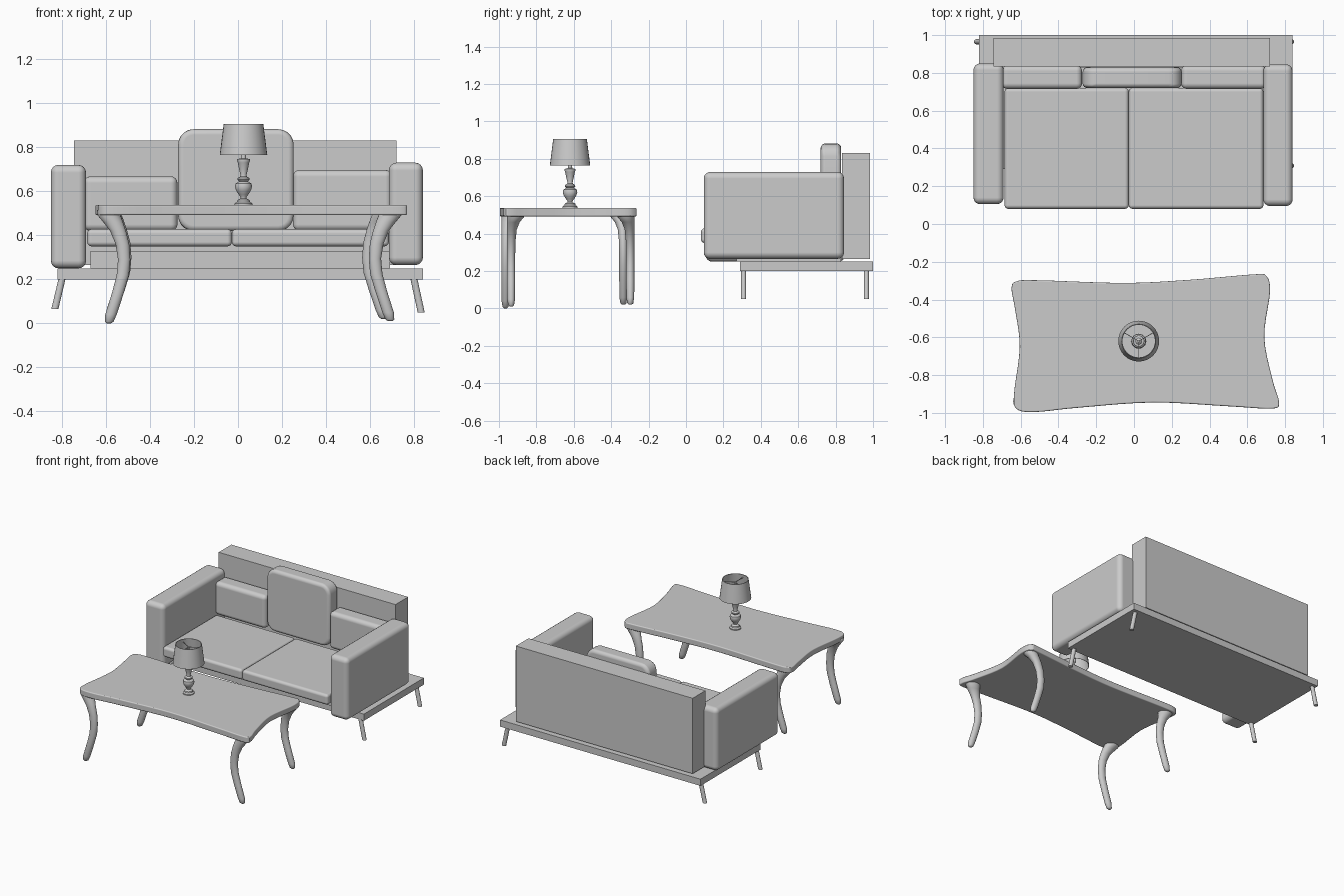
import bpy, bmesh, math
from mathutils import Vector

cube = bpy.data.objects.get("Cube")
if cube:
    bpy.data.objects.remove(cube, do_unlink=True)

grey = bpy.data.materials.new("plain_grey")
grey.use_nodes = True
grey.diffuse_color = (0.6, 0.6, 0.6, 1)
grey.node_tree.nodes["Principled BSDF"].inputs["Base Color"].default_value = (0.6, 0.6, 0.6, 1)


def finish(name, bm, smooth=True):
    """Turn a bmesh into a named object with the grey material."""
    bmesh.ops.recalc_face_normals(bm, faces=bm.faces)
    mesh = bpy.data.meshes.new(name)
    bm.to_mesh(mesh)
    bm.free()
    mesh.materials.append(grey)
    for p in mesh.polygons:
        p.use_smooth = smooth
    ob = bpy.data.objects.new(name, mesh)
    bpy.context.collection.objects.link(ob)
    return ob


def soften(ob, width, segments=4):
    mod = ob.modifiers.new("soft_edges", "BEVEL")
    mod.width = width
    mod.segments = segments
    mod.limit_method = "ANGLE"
    mod.angle_limit = math.radians(40)
    mod.harden_normals = True


def box(name, x, y, z, round_edge=0, tilt=0):
    """Box from x, y and z ranges, optionally rounded and leaned back."""
    bm = bmesh.new()
    bmesh.ops.create_cube(bm, size=1)
    for v in bm.verts:
        v.co = Vector([(b - a) * c for (a, b), c in zip((x, y, z), v.co)])
    ob = finish(name, bm, round_edge > 0)
    ob.location = [(a + b) / 2 for a, b in (x, y, z)]
    ob.rotation_euler.x = tilt
    if round_edge:
        soften(ob, round_edge)
    return ob


def loft(name, rings, sides=20, caps=True):
    """Skin over ellipses given as (x, y, z, radius x, radius y)."""
    bm = bmesh.new()
    loops = []
    for x, y, z, rx, ry in rings:
        angles = [math.tau * i / sides for i in range(sides)]
        loops.append([bm.verts.new((x + rx * math.cos(a), y + ry * math.sin(a), z)) for a in angles])
    for low, high in zip(loops, loops[1:]):
        for i in range(sides):
            j = (i + 1) % sides
            bm.faces.new((low[i], low[j], high[j], high[i]))
    if caps:
        bm.faces.new(loops[0])
        bm.faces.new(loops[-1])
    return finish(name, bm)


def sharpen(ob):
    bpy.ops.object.select_all(action="DESELECT")
    ob.select_set(True)
    bpy.context.view_layer.objects.active = ob
    bpy.ops.object.shade_smooth_by_angle(angle=math.radians(40))


def spline(points, steps):
    """Closed smooth outline through the points."""
    pts = [Vector(p) for p in points]
    n = len(pts)
    out = []
    for i in range(n):
        a, b, c, d = (pts[(i + k) % n] for k in (-1, 0, 1, 2))
        for s in range(steps):
            t = s / steps
            out.append(0.5 * (2 * b + (c - a) * t + (2 * a - 5 * b + 4 * c - d) * t ** 2
                              + (3 * b - a - 3 * c + d) * t ** 3))
    return out


# Sofa frame
box("sofa_base", (-0.82, 0.84), (0.29, 1.0), (0.2, 0.25))
box("seat_support", (-0.67, 0.69), (0.27, 0.83), (0.25, 0.33))
box("backrest", (-0.745, 0.72), (0.835, 0.985), (0.265, 0.83))

# Sofa arms
box("right_arm", (-0.85, -0.69), (0.105, 0.85), (0.25, 0.72), 0.035)
box("left_arm", (0.685, 0.84), (0.095, 0.845), (0.265, 0.73), 0.035)

# Cushions
box("right_seat_cushion", (-0.685, -0.028), (0.08, 0.72), (0.35, 0.428), 0.02)
box("left_seat_cushion", (-0.028, 0.685), (0.08, 0.72), (0.35, 0.428), 0.02)
box("right_back_cushion", (-0.7, -0.275), (0.715, 0.84), (0.42, 0.668), 0.03)
box("left_back_cushion", (0.25, 0.7), (0.715, 0.84), (0.42, 0.697), 0.03)


def rounded_panel(name, x, z, y, radius):
    """Cushion with large corners in the front outline."""
    bm = bmesh.new()
    verts = []
    for cx, cz, start in ((x[1], z[1], 0), (x[0], z[1], 90), (x[0], z[0], 180), (x[1], z[0], 270)):
        mx = cx - math.copysign(radius, cx - sum(x) / 2)
        mz = cz - math.copysign(radius, cz - sum(z) / 2)
        for k in range(6):
            a = math.radians(start + 18 * k)
            verts.append(bm.verts.new((mx + radius * math.cos(a), y[0], mz + radius * math.sin(a))))
    face = bm.faces.new(verts)
    new = bmesh.ops.extrude_face_region(bm, geom=[face])["geom"]
    bmesh.ops.translate(bm, verts=[v for v in new if isinstance(v, bmesh.types.BMVert)],
                        vec=(0, y[1] - y[0], 0))
    soften(finish(name, bm), 0.025)


rounded_panel("middle_back_cushion", (-0.272, 0.253), (0.42, 0.882), (0.72, 0.83), 0.07)

# Sofa feet, splayed outwards
for side, word, low in ((-1, "right", 0.065), (1, "left", 0.05)):
    for y, place in ((0.308, "front"), (0.965, "back")):
        sharpen(loft(f"sofa_{place}_{word}_foot", [
            (side * 0.832, y, low, 0.016, 0.014), (side * 0.795, y, 0.22, 0.016, 0.014)], 16))

# Table top with a waisted outline
outline = [(-0.62, -0.303), (-0.5, -0.298), (-0.05, -0.312), (0.3, -0.295), (0.63, -0.267),
           (0.7, -0.275), (0.72, -0.36), (0.69, -0.6), (0.735, -0.83), (0.767, -0.94),
           (0.735, -0.977), (0.5, -0.965), (0.1, -0.945), (-0.3, -0.973), (-0.52, -0.995),
           (-0.62, -0.98), (-0.635, -0.9), (-0.605, -0.65), (-0.63, -0.45), (-0.648, -0.34)]
bm = bmesh.new()
top = bm.faces.new([bm.verts.new((p.x, p.y, 0.492)) for p in spline(outline, 5)])
new = bmesh.ops.extrude_face_region(bm, geom=[top])["geom"]
bmesh.ops.translate(bm, verts=[v for v in new if isinstance(v, bmesh.types.BMVert)], vec=(0, 0, 0.046))
soften(finish("table_top", bm), 0.015)

# Table legs: inward shift, height, half width, half depth
leg_shape = [(-0.002, 0.0, 0.01, 0.008), (0, 0.008, 0.02, 0.016), (0.008, 0.04, 0.026, 0.021),
             (0.04, 0.14, 0.027, 0.022), (0.062, 0.22, 0.028, 0.022), (0.068, 0.29, 0.028, 0.022),
             (0.06, 0.36, 0.031, 0.023), (0.04, 0.42, 0.036, 0.026), (0.018, 0.46, 0.045, 0.034),
             (0.0, 0.49, 0.052, 0.046), (-0.005, 0.515, 0.05, 0.048)]
for name, x, y, side, front, lift in (
        ("front_right", -0.585, -0.965, -1, 1, 0), ("front_left", 0.69, -0.935, 1, 1, 0.01),
        ("back_right", -0.58, -0.335, -1, -1, 0.02), ("back_left", 0.66, -0.298, 1, -1, 0.02)):
    loft(f"table_{name}_leg", [
        (x - side * dx, y + front * max(0, ry - 0.022), z + lift * (1 - z / 0.515), rx, ry)
        for dx, z, rx, ry in leg_shape])

# Lamp body
LX, LY = 0.025, -0.62
profile = [(0.04, 0.536), (0.04, 0.545), (0.03, 0.552), (0.028, 0.56), (0.013, 0.568), (0.014, 0.575),
           (0.022, 0.585), (0.034, 0.605), (0.039, 0.622), (0.036, 0.635), (0.02, 0.645), (0.028, 0.653),
           (0.027, 0.66), (0.015, 0.667), (0.014, 0.675), (0.02, 0.7), (0.026, 0.73), (0.03, 0.738),
           (0.029, 0.746), (0.012, 0.75), (0.01, 0.79), (0.018, 0.8), (0.018, 0.83), (0.006, 0.84),
           (0.006, 0.885)]
sharpen(loft("lamp_body", [(LX, LY, z, r, r) for r, z in profile], 24))

# Lamp shade, an open cone with a wall
shade = [(0.105, 0.765), (0.108, 0.765), (0.09, 0.905), (0.086, 0.905), (0.105, 0.765)]
sharpen(loft("lamp_shade", [(LX, LY, z, r, r) for r, z in shade], 32, caps=False))

# Spokes that hold the shade
for i in range(3):
    spoke = box(f"shade_spoke_{i + 1}", (-0.002, 0.086), (-0.002, 0.002), (0.88, 0.884))
    angle = math.radians(30 + 120 * i)
    spoke.location = (LX + 0.044 * math.cos(angle), LY + 0.044 * math.sin(angle), 0.882)
    spoke.rotation_euler.z = angle
